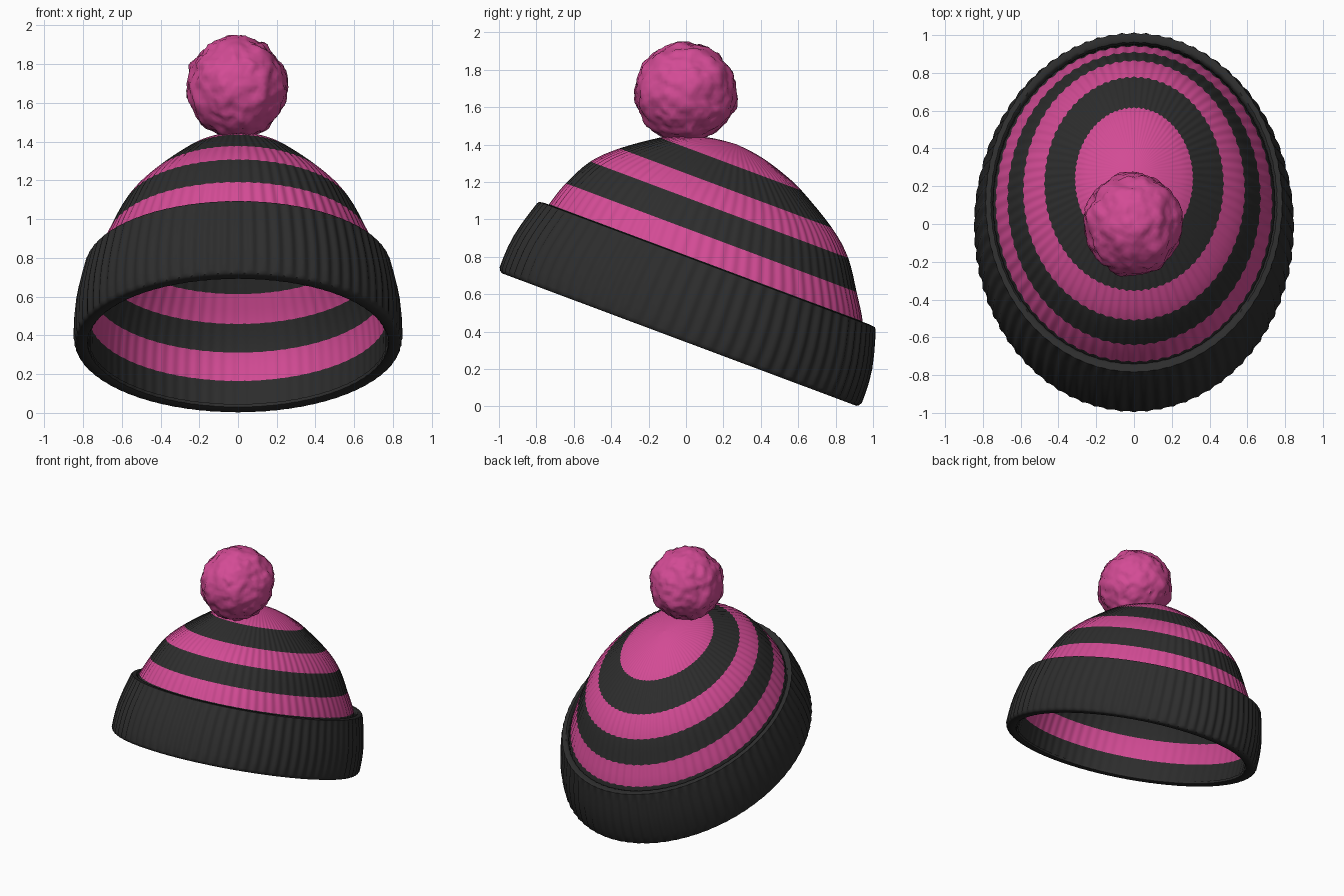
import bpy, bmesh, math
from mathutils import Vector, noise

cube = bpy.data.objects.get("Cube")
if cube:
    bpy.data.objects.remove(cube, do_unlink=True)

RIBS = 76
SEGMENTS = RIBS * 6
WIDTH = 0.82          # sideways squash of the hat's rim
TILT = math.radians(-20.5)
CENTRE = (0, -0.035, 0.362)


def make_material(name, colour):
    mat = bpy.data.materials.new(name)
    mat.use_nodes = True
    mat.diffuse_color = (*colour, 1)
    mat.node_tree.nodes["Principled BSDF"].inputs["Base Color"].default_value = (*colour, 1)
    return mat


pink = make_material("pink wool", (0.65, 0.07, 0.30))
charcoal = make_material("charcoal wool", (0.026, 0.026, 0.026))


def finish(bm, name, materials):
    bmesh.ops.recalc_face_normals(bm, faces=bm.faces)
    mesh = bpy.data.meshes.new(name)
    bm.to_mesh(mesh)
    bm.free()
    for mat in materials:
        mesh.materials.append(mat)
    obj = bpy.data.objects.new(name, mesh)
    bpy.context.collection.objects.link(obj)
    bpy.ops.object.select_all(action='DESELECT')
    obj.select_set(True)
    bpy.context.view_layer.objects.active = obj
    bpy.ops.object.shade_smooth_by_angle(angle=math.radians(50))
    return obj


def smooth_path(knots, steps):
    """Catmull-Rom curve through the profile points."""
    pts = [Vector(k) for k in knots]
    pts = [2 * pts[0] - pts[1]] + pts + [2 * pts[-1] - pts[-2]]
    path = []
    for a, b, c, d in zip(pts, pts[1:], pts[2:], pts[3:]):
        for i in range(steps):
            t = i / steps
            path.append(0.5 * (2 * b + (c - a) * t + (2 * a - 5 * b + 4 * c - d) * t ** 2
                               + (3 * b - a - 3 * c + d) * t ** 3))
    return path + [pts[-2]]


def ribbed_lathe(name, profile, materials, rule, closed=False):
    """Spin (radius, height, shift, squash, rib depth) points into a ribbed shell."""
    bm = bmesh.new()
    rings = []
    for radius, height, shift, squash, depth in profile:
        ring = []
        for s in range(SEGMENTS):
            a = math.tau * s / SEGMENTS
            r = radius - depth * (0.5 - 0.5 * math.cos(a * RIBS))
            ring.append(bm.verts.new((r * math.cos(a) * squash, r * math.sin(a) + shift, height)))
        rings.append(ring)
    pairs = list(zip(rings, rings[1:]))
    if closed:
        pairs.append((rings[-1], rings[0]))
    for low, high in pairs:
        for s in range(SEGMENTS):
            n = (s + 1) % SEGMENTS
            face = bm.faces.new((low[s], low[n], high[n], high[s]))
            face.material_index = rule(face.calc_center_median().z)
    obj = finish(bm, name, materials)
    obj.rotation_euler.x = TILT
    obj.location = CENTRE
    return obj


# Striped crown, its top slumping forward, outside and lining
STRIPES = (0.14, 0.29, 0.43, 0.565, 0.72, 0.84, 0.97)


def stripe(height):
    return 1 - sum(height > edge for edge in STRIPES) % 2


crown = [(0.957, 0.01, 0, WIDTH), (0.957, 0.14, 0, WIDTH), (0.94, 0.29, 0, WIDTH),
         (0.895, 0.43, -0.01, WIDTH), (0.83, 0.565, -0.03, 0.81), (0.736, 0.72, -0.042, 0.8),
         (0.607, 0.84, -0.05, 0.785), (0.405, 0.97, -0.07, 0.775), (0.295, 1.02, -0.08, 0.77),
         (0.18, 1.055, -0.08, 0.77), (0.09, 1.072, -0.08, 0.77), (0.002, 1.08, -0.08, 0.77)]
outside = smooth_path(crown, 4)
lining = [(max(r - 0.018, 0.001), h - 0.02 * max(0, h - 0.3), shift, squash)
          for r, h, shift, squash in outside]
for name, shell, depth in (("knitted_crown", outside, 0.008), ("crown_lining", lining, 0.004)):
    profile = [(*p, depth * min(1, p[0] * 2)) for p in shell]
    ribbed_lathe(name, profile, [pink, charcoal], stripe)

# Folded cuff: ribbed outer face, plain rounded edges and inner face
cuff_face = [(1.034, 0.02), (1.034, 0.08), (1.031, 0.14), (1.022, 0.21), (1.006, 0.28),
             (0.986, 0.35), (0.967, 0.41)]
cuff_edge = [(0.958, 0.423), (0.925, 0.427), (0.91, 0.415), (0.91, 0.38), (0.94, 0.28),
             (0.962, 0.15), (0.957, 0.03), (0.948, 0.012), (0.948, 0.0), (0.958, -0.005),
             (1.012, -0.005), (1.024, 0.003)]
cuff = [(r, h, 0, WIDTH, 0.013) for r, h in cuff_face] + [(r, h, 0, WIDTH, 0.003) for r, h in cuff_edge]
ribbed_lathe("folded_cuff", cuff, [charcoal], lambda height: 0, closed=True)

# Fluffy pompom
bm = bmesh.new()
bmesh.ops.create_icosphere(bm, subdivisions=5, radius=1)
for v in bm.verts:
    d = v.co.normalized()
    bumps = (0.016 * noise.noise(d * 2.2) + 0.014 * noise.noise(d * 5)
             + 0.008 * noise.noise(d * 10))
    v.co = d * (0.264 + bumps)
    v.co.x *= 0.975
    v.co.y *= 1.025
pompom = finish(bm, "pompom", [pink])
pompom.location = (-0.005, -0.002, 1.68)
